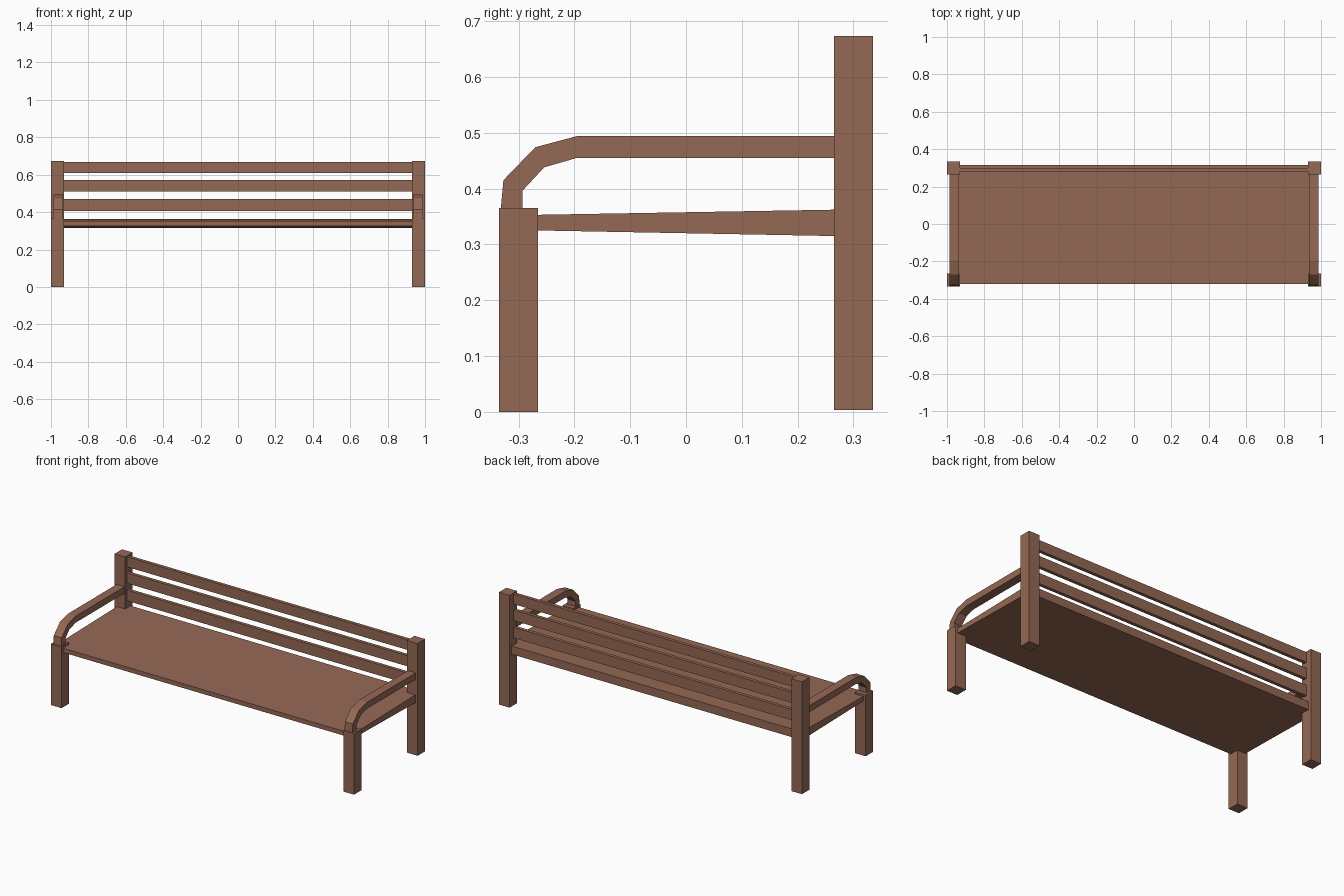
import bpy
import bmesh

if "Cube" in bpy.data.objects:
    bpy.data.objects.remove(bpy.data.objects["Cube"])

wood = bpy.data.materials.new("wood")
wood.diffuse_color = (0.30, 0.14, 0.09, 1.0)
wood.use_nodes = True
wood.node_tree.nodes["Principled BSDF"].inputs["Base Color"].default_value = wood.diffuse_color


def extrude_x(name, profile, x0, x1):
    """Extrude a closed (y, z) profile along x."""
    bm = bmesh.new()
    face = bm.faces.new([bm.verts.new((x0, y, z)) for y, z in profile])
    out = bmesh.ops.extrude_face_region(bm, geom=[face])
    verts = [g for g in out["geom"] if isinstance(g, bmesh.types.BMVert)]
    bmesh.ops.translate(bm, vec=(x1 - x0, 0, 0), verts=verts)
    bmesh.ops.recalc_face_normals(bm, faces=bm.faces)
    mesh = bpy.data.meshes.new(name)
    bm.to_mesh(mesh)
    bm.free()
    mesh.materials.append(wood)
    obj = bpy.data.objects.new(name, mesh)
    bpy.context.collection.objects.link(obj)
    return obj


def rect(y0, y1, z0, z1):
    return [(y0, z0), (y1, z0), (y1, z1), (y0, z1)]


# Bent armrest outline: outer edge front to back, then inner edge back to front
arm = [(-0.333, 0.35), (-0.327, 0.415), (-0.27, 0.474), (-0.195, 0.494),
       (0.28, 0.494), (0.28, 0.455), (-0.195, 0.455), (-0.254, 0.438),
       (-0.293, 0.396), (-0.293, 0.35)]

# Legs and armrests on both sides
for side, s in (("left", -1), ("right", 1)):
    extrude_x(f"front_leg_{side}", rect(-0.335, -0.265, 0, 0.365), s * 0.93, s * 1.0)
    extrude_x(f"back_leg_{side}", rect(0.265, 0.335, 0.003, 0.673), s * 0.93, s * 1.0)
    extrude_x(f"armrest_{side}", arm, s * 0.935, s * 0.987)

# Seat board, thicker towards the back
extrude_x("seat", [(-0.32, 0.326), (0.315, 0.314), (0.315, 0.363), (-0.32, 0.352)],
          -0.985, 0.985)

# Backrest slats
for i, (z0, z1) in enumerate(((0.406, 0.47), (0.51, 0.573), (0.608, 0.669))):
    extrude_x(f"back_slat_{i + 1}", rect(0.28, 0.30, z0, z1), -0.96, 0.96)
